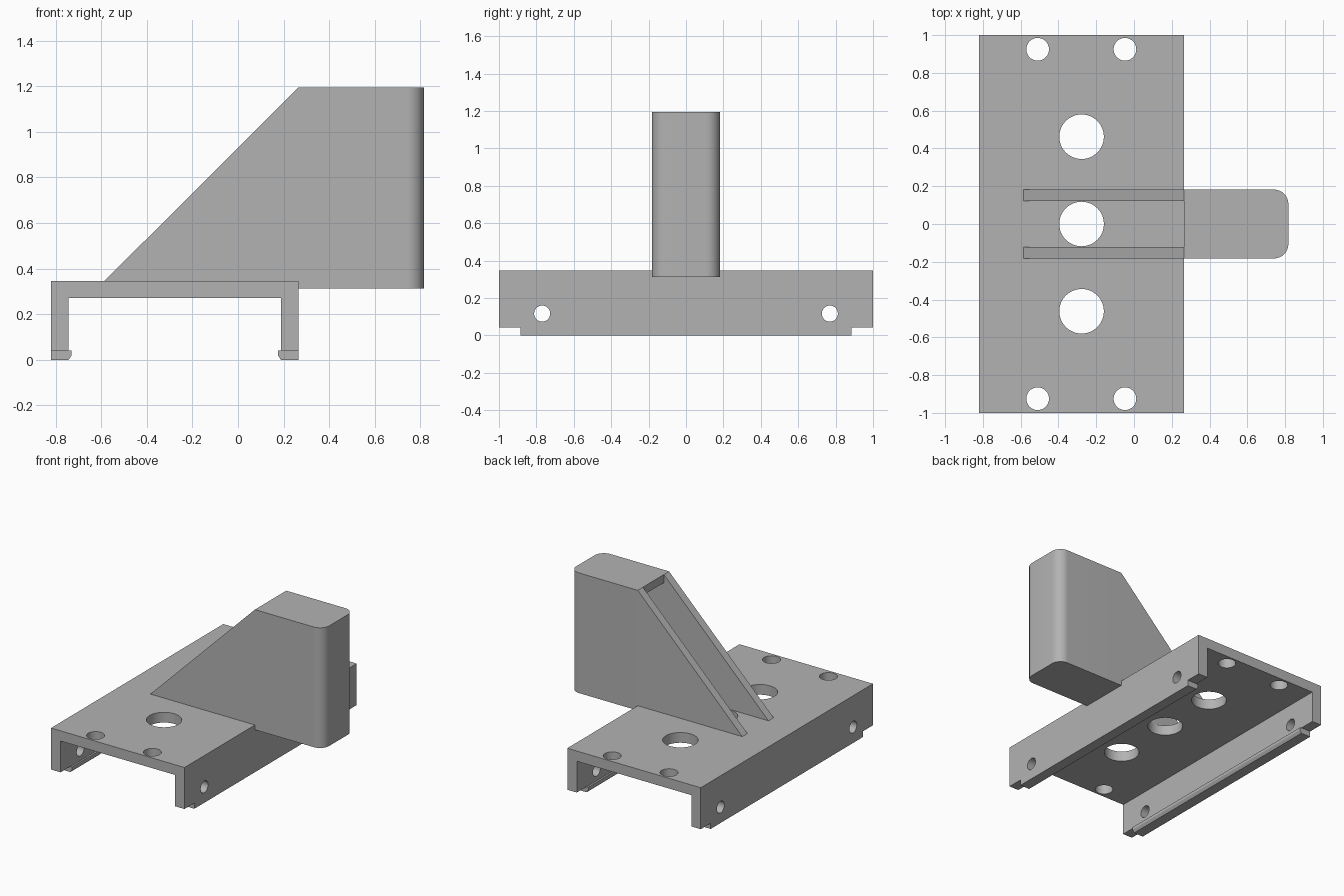
import bpy, bmesh, math
from mathutils import Matrix, Vector

cube = bpy.data.objects.get("Cube")
if cube:
    bpy.data.objects.remove(cube, do_unlink=True)

GREY = (0.45, 0.45, 0.45, 1)
mat = bpy.data.materials.new("plain grey")
mat.use_nodes = True
mat.diffuse_color = GREY
bsdf = mat.node_tree.nodes["Principled BSDF"]
bsdf.inputs["Base Color"].default_value = GREY
bsdf.inputs["Roughness"].default_value = 0.6

# Main levels and extents
DECK_TOP, DECK_UNDER, NOTCH = 0.347, 0.272, 0.042
X0, X1, X2 = -0.82, 0.265, 0.817
WALL, LIP = 0.077, 0.013
BOX_LOW, BOX_TOP, HALF, SKIN = 0.312, 1.195, 0.182, 0.06


def finish(bm, name):
    bmesh.ops.recalc_face_normals(bm, faces=bm.faces)
    mesh = bpy.data.meshes.new(name)
    bm.to_mesh(mesh)
    bm.free()
    mesh.materials.append(mat)
    obj = bpy.data.objects.new(name, mesh)
    bpy.context.collection.objects.link(obj)
    return obj


def prism(bm, points, offset):
    """Extrude a closed outline of 3D points along an offset."""
    face = bm.faces.new([bm.verts.new(p) for p in points])
    made = bmesh.ops.extrude_face_region(bm, geom=[face])["geom"]
    verts = [g for g in made if isinstance(g, bmesh.types.BMVert)]
    bmesh.ops.translate(bm, verts=verts, vec=offset)


def box(bm, low, high):
    low, high = Vector(low), Vector(high)
    size = high - low
    bmesh.ops.create_cube(bm, size=1, matrix=Matrix.Translation((low + high) / 2)
                          @ Matrix.Diagonal((*size, 1)))


def rod(bm, centre, radius, depth, turn=Matrix()):
    bmesh.ops.create_cone(bm, cap_ends=True, segments=48, radius1=radius, radius2=radius,
                          depth=depth, matrix=Matrix.Translation(centre) @ turn)


def cut(obj, bm):
    """Subtract the cutter shapes, then discard them."""
    cutter = finish(bm, "cutter")
    cutter.hide_render = True
    mod = obj.modifiers.new("cut", 'BOOLEAN')
    mod.operation, mod.solver, mod.object = 'DIFFERENCE', 'EXACT', cutter
    bpy.context.view_layer.objects.active = obj
    bpy.ops.object.modifier_apply(modifier=mod.name)
    bpy.data.objects.remove(cutter, do_unlink=True)


# Channel base: half profile with inward snap lip, mirrored about its middle
mid = (X0 + X1) / 2
inner = X0 + WALL
half = [(X0, DECK_TOP), (X0, 0), (inner, 0), (inner + LIP, 0.02),
        (inner + LIP, 0.04), (inner, 0.04), (inner, DECK_UNDER)]
profile = half + [(2 * mid - x, z) for x, z in reversed(half)]
bm = bmesh.new()
prism(bm, [(x, -1, z) for x, z in profile], (0, 2, 0))
base = finish(bm, "channel_base")

# Notched rail ends
bm = bmesh.new()
for side in (-1, 1):
    box(bm, (-1, min(side * 0.885, side * 1.1), -0.1), (0.5, max(side * 0.885, side * 1.1), NOTCH))
cut(base, bm)

# Deck holes and cross holes through both rails
bm = bmesh.new()
sideways = Matrix.Rotation(math.pi / 2, 4, 'Y')
for y in (-0.462, 0, 0.462):
    rod(bm, (mid, y, 0.31), 0.118, 0.2)
for side in (-1, 1):
    for x in (-0.51, -0.048):
        rod(bm, (x, side * 0.925, 0.31), 0.06, 0.2)
    rod(bm, (mid, side * 0.769, 0.117), 0.043, 1.4, sideways)
cut(base, bm)

# Overhanging housing with two rounded outer corners
R = 0.075
plan = [(X1, -HALF)]
for cy, start in ((-HALF + R, -90), (HALF - R, 0)):
    for i in range(13):
        a = math.radians(start + i * 7.5)
        plan.append((X2 - R + R * math.cos(a), cy + R * math.sin(a)))
plan.append((X1, HALF))
bm = bmesh.new()
prism(bm, [(x, y, BOX_LOW) for x, y in plan], (0, 0, BOX_TOP - BOX_LOW))
housing = finish(bm, "housing")

# Hollow inside, open toward the sloped plates
bm = bmesh.new()
box(bm, (X1 - 0.1, -HALF + SKIN, BOX_LOW + SKIN), (X2 - SKIN, HALF - SKIN, BOX_TOP - SKIN))
cut(housing, bm)

# Pair of sloped side plates
plates = []
for side, label in ((1, "back"), (-1, "front")):
    bm = bmesh.new()
    prism(bm, [(x, side * HALF, z) for x, z in
               ((-0.585, DECK_TOP), (X1, DECK_TOP), (X1, BOX_TOP))], (0, -side * SKIN, 0))
    plates.append(finish(bm, label + "_sloped_plate"))

# Smooth the round surfaces, keep hard edges
bpy.ops.object.select_all(action='DESELECT')
for obj in [base, housing] + plates:
    obj.select_set(True)
bpy.context.view_layer.objects.active = base
bpy.ops.object.shade_smooth_by_angle(angle=math.radians(30))
